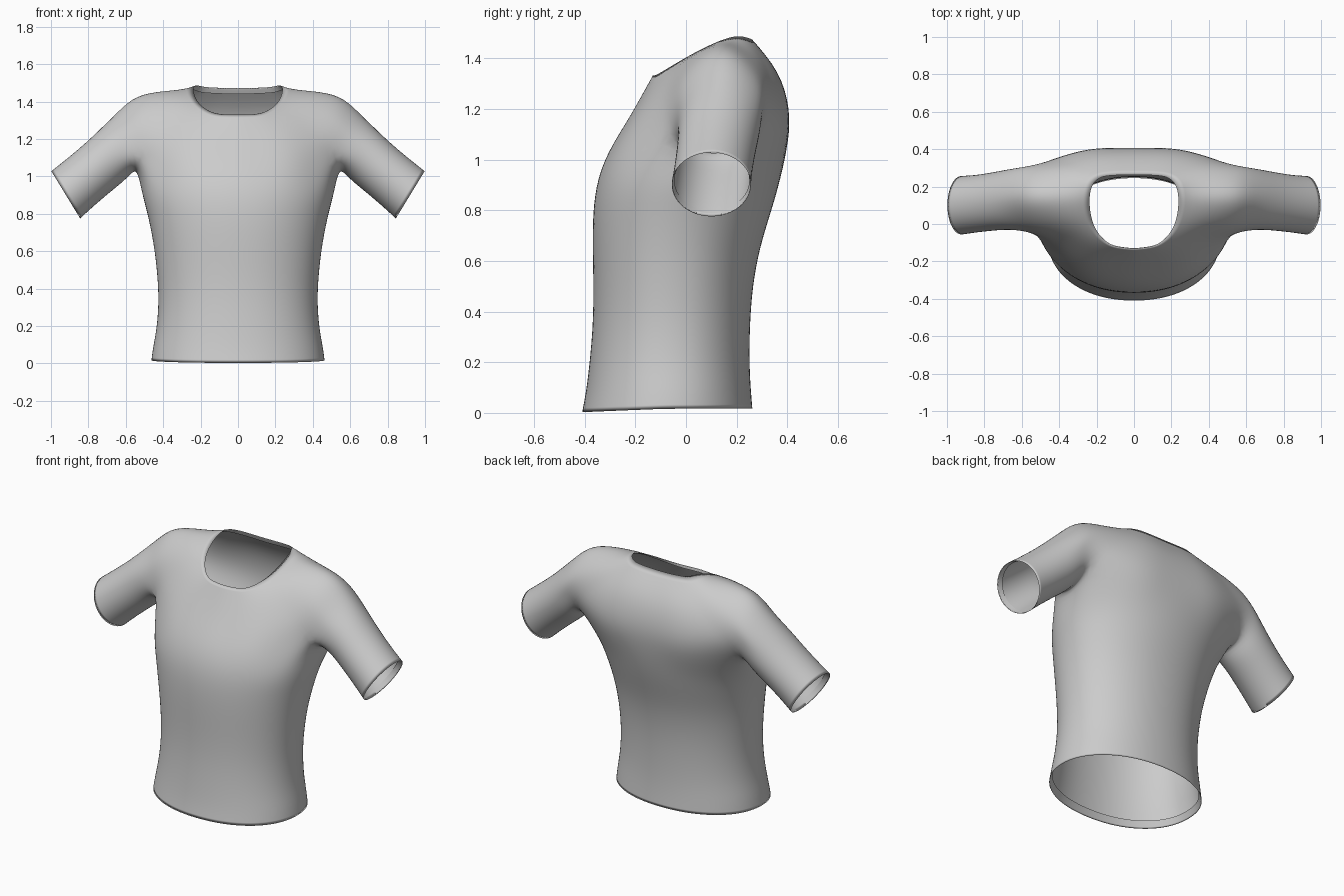
import bpy, bmesh, math
from mathutils import Vector

if "Cube" in bpy.data.objects:
    bpy.data.objects.remove(bpy.data.objects["Cube"])

bm = bmesh.new()
crease = bm.edges.layers.float.new("crease_edge")


def spline(pts, t):
    """Catmull-Rom point at parameter t along the key points."""
    i = min(int(t), len(pts) - 2)
    u = t - i
    p1, p2 = pts[i], pts[i + 1]
    p0 = pts[i - 1] if i else p1 * 2 - p2
    p3 = pts[i + 2] if i + 2 < len(pts) else p2 * 2 - p1
    return 0.5 * (2 * p1 + (p2 - p0) * u + (2 * p0 - 5 * p1 + 4 * p2 - p3) * u * u
                  + (3 * p1 - p0 - 3 * p2 + p3) * u ** 3)


def ring(points):
    return [bm.verts.new(p) for p in points]


def loft(a, b, closed=False):
    n = len(a)
    for i in range(n if closed else n - 1):
        j = (i + 1) % n
        bm.faces.new((a[i], a[j], b[j], b[i]))


def sharpen(r, closed=False):
    for i in range(len(r) if closed else len(r) - 1):
        bm.edges.get((r[i], r[(i + 1) % len(r)]))[crease] = 0.9


# Yoke rings, chest level up to neckline: front centre, over the sleeve, back centre
YOKE = [
    [(0, -.312, 1.03), (.28, -.265, 1.04), (.52, -.06, 1.12), (.60, -.02, 1.24), (.645, .145, 1.36),
     (.615, .31, 1.25), (.555, .285, 1.12), (.28, .395, 1.08), (0, .407, 1.08)],
    [(0, -.235, 1.15), (.25, -.205, 1.16), (.455, -.09, 1.21), (.52, -.01, 1.34), (.55, .145, 1.447),
     (.54, .295, 1.335), (.48, .345, 1.22), (.25, .405, 1.20), (0, .411, 1.20)],
    [(0, -.178, 1.25), (.18, -.15, 1.265), (.31, -.065, 1.34), (.375, .03, 1.42), (.405, .15, 1.462),
     (.38, .27, 1.415), (.31, .335, 1.36), (.17, .367, 1.352), (0, .372, 1.345)],
    [(0, -.132, 1.333), (.12, -.112, 1.338), (.195, -.04, 1.38), (.226, .04, 1.425), (.234, .13, 1.468),
     (.222, .2, 1.49), (.18, .246, 1.482), (.1, .258, 1.477), (0, .26, 1.475)],
]
params = [i * .4 for i in range(6)] + [2 + i * .5 for i in range(1, 8)] + [6 + i * .4 for i in range(6)]
coords = []
for keys in YOKE:
    keys = [Vector(k) for k in keys]
    coords.append([spline(keys, t) for t in params])
for c in coords:
    c[0].x = c[-1].x = 0
yoke = [ring(c) for c in coords]
for a, b in zip(yoke, yoke[1:]):
    loft(a, b)

# Neckline turned under
inside = []
for p, q in zip(coords[3], coords[2]):
    m = p.lerp(q, .2)
    d = (Vector((0, .1, 1.2)) - m).normalized() * .012
    inside.append(m + d)
inside[0].x = inside[-1].x = 0
loft(yoke[3], ring(inside))
sharpen(yoke[3])

# Underarm points split the chest ring into torso and sleeve openings
under = ring([(.53, .02, 1.07), (.537, .11, 1.05), (.552, .2, 1.07)])
split = yoke[0]
chest = split[:6] + under + split[13:]
armhole = split[5:14] + under[::-1]


# Torso: half ellipses of (height, half width, front y, back y)
def half_ellipse(z, w, front, back, lift=0):
    pts = []
    for i in range(15):
        a = math.radians(-90 + i * 180 / 14)
        x = w * abs(math.cos(a)) ** .94 if 0 < i < 14 else 0
        s = math.sin(a)
        y = (front + back) / 2 + (back - front) / 2 * math.copysign(abs(s) ** .94, s)
        pts.append((x, y, z + lift * min(1, 1 + s)))
    return pts


TORSO = [(0, .467, -.413, .265, .014), (.08, .457, -.397, .258, .01), (.2, .435, -.382, .252),
         (.35, .426, -.369, .254), (.5, .436, -.367, .265), (.65, .455, -.371, .292),
         (.8, .486, -.37, .34), (.92, .52, -.353, .375)]
torso = [ring(half_ellipse(*t)) for t in TORSO] + [chest]
for a, b in zip(torso, torso[1:]):
    loft(a, b)

# Bottom hem turned under
loft(ring(half_ellipse(.045, .45, -.394, .248, .012)), torso[0])
sharpen(torso[0])

# Sleeve: tilted rings of (x, y, z, radius along the tilt, radius along y), last one turned under
SLEEVE = [(.667, .132, 1.118, .155, .168), (.755, .12, 1.042, .15, .162),
          (.855, .107, .958, .151, .16), (.923, .1, .9, .155, .164), (.892, .102, .918, .147, .155)]
up = Vector((.52, 0, .854))
prev = armhole
for k, (x, y, z, ru, ry) in enumerate(SLEEVE):
    angles = [math.radians((i - 4) * 30) for i in range(12)]
    cur = ring([Vector((x, y, z)) + up * ru * math.cos(a) + Vector((0, ry * math.sin(a), 0))
                for a in angles])
    loft(prev, cur, True)
    if k == 3:
        sharpen(cur, True)
    prev = cur

bmesh.ops.recalc_face_normals(bm, faces=bm.faces[:])
if sum(f.normal.x * f.calc_area() for f in bm.faces if f.calc_center_median().x < .5) < 0:
    bmesh.ops.reverse_faces(bm, faces=bm.faces[:])
for f in bm.faces:
    f.smooth = True

mesh = bpy.data.meshes.new("tshirt")
bm.to_mesh(mesh)
bm.free()
shirt = bpy.data.objects.new("tshirt", mesh)
bpy.context.collection.objects.link(shirt)

# Mirror to the other side, then smooth the cage
mirror = shirt.modifiers.new("Mirror", 'MIRROR')
mirror.use_clip = True
mirror.merge_threshold = .001
sub = shirt.modifiers.new("Subdivision", 'SUBSURF')
sub.levels = sub.render_levels = 2
